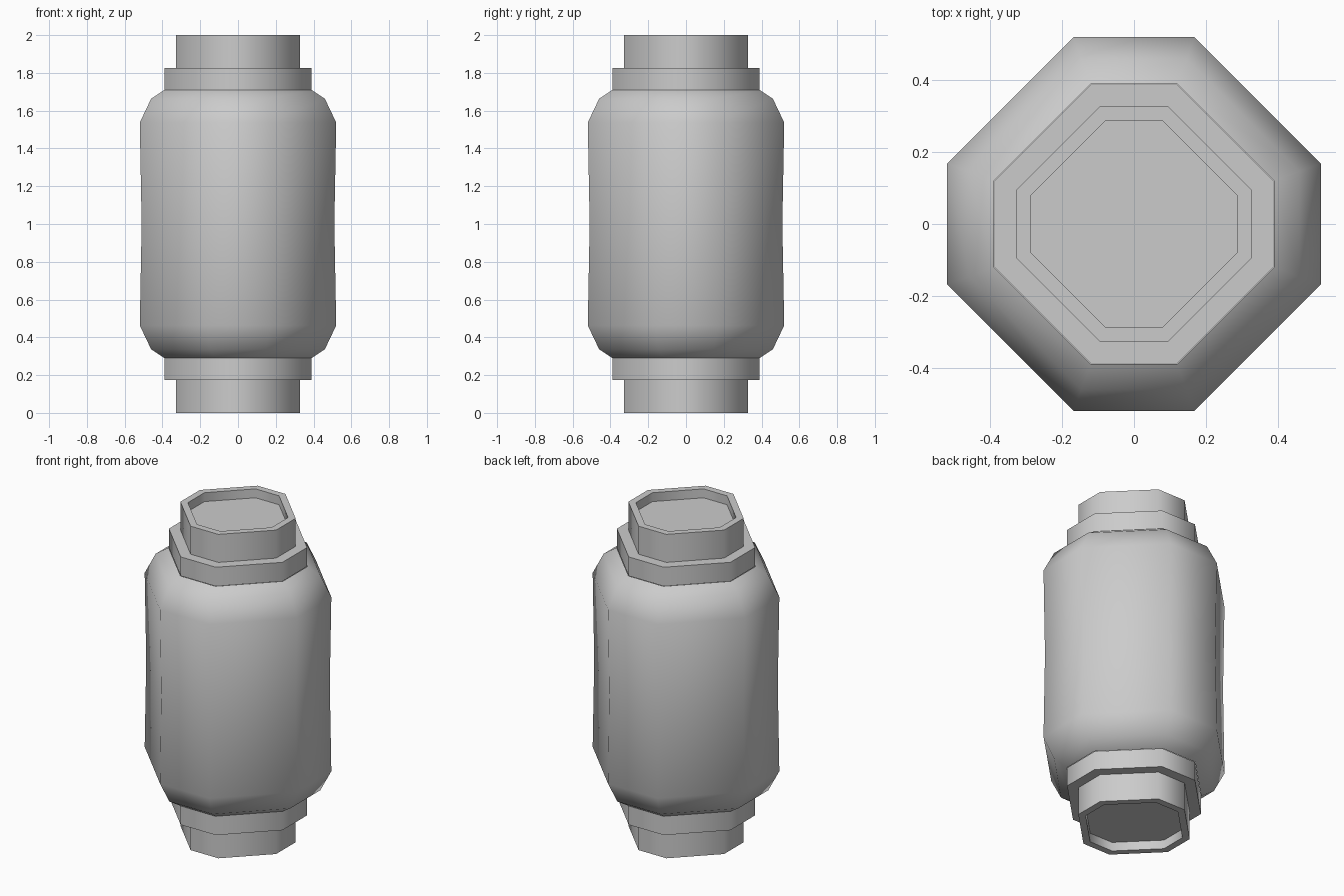
import bpy, bmesh, math

if "Cube" in bpy.data.objects:
    bpy.data.objects.remove(bpy.data.objects["Cube"])


def octagon(a, b, z):
    # square of half-width a with cut corners, flat sides of half-length b
    return [(a, -b, z), (a, b, z), (b, a, z), (-b, a, z),
            (-a, b, z), (-a, -b, z), (-b, -a, z), (b, -a, z)]


def loft(name, sections, cap_start=False):
    bm = bmesh.new()
    rings = [[bm.verts.new(p) for p in octagon(*s)] for s in sections]
    for lo, hi in zip(rings, rings[1:]):
        for i in range(8):
            j = (i + 1) % 8
            bm.faces.new((lo[i], lo[j], hi[j], hi[i]))
    if cap_start:
        bm.faces.new(rings[0][::-1])
    # smooth the octagon corners and keep the steps sharp
    bm.normal_update()
    for f in bm.faces:
        f.smooth = True
    for e in bm.edges:
        if len(e.link_faces) == 2 and e.calc_face_angle() > math.radians(60):
            e.smooth = False
    mesh = bpy.data.meshes.new(name)
    bm.to_mesh(mesh)
    bm.free()
    obj = bpy.data.objects.new(name, mesh)
    bpy.context.collection.objects.link(obj)
    return obj


# rounded main body, very slightly waisted
lower = [(0.39, 0.12, 0.29), (0.46, 0.147, 0.337), (0.52, 0.168, 0.463)]
upper = [(a, b, 2 - z) for a, b, z in reversed(lower)]
loft("canister_body", lower + [(0.51, 0.167, 1.0)] + upper)

# stepped end fitting: recessed floor, rim, neck, collar
fitting = [(0.286, 0.08, 0.055), (0.286, 0.08, 0), (0.327, 0.095, 0),
           (0.327, 0.095, 0.173), (0.388, 0.12, 0.173), (0.388, 0.12, 0.29)]
loft("bottom_fitting", fitting, True)

# same fitting turned over for the top
top = loft("top_fitting", fitting, True)
top.rotation_euler = (math.pi, 0, 0)
top.location.z = 2
